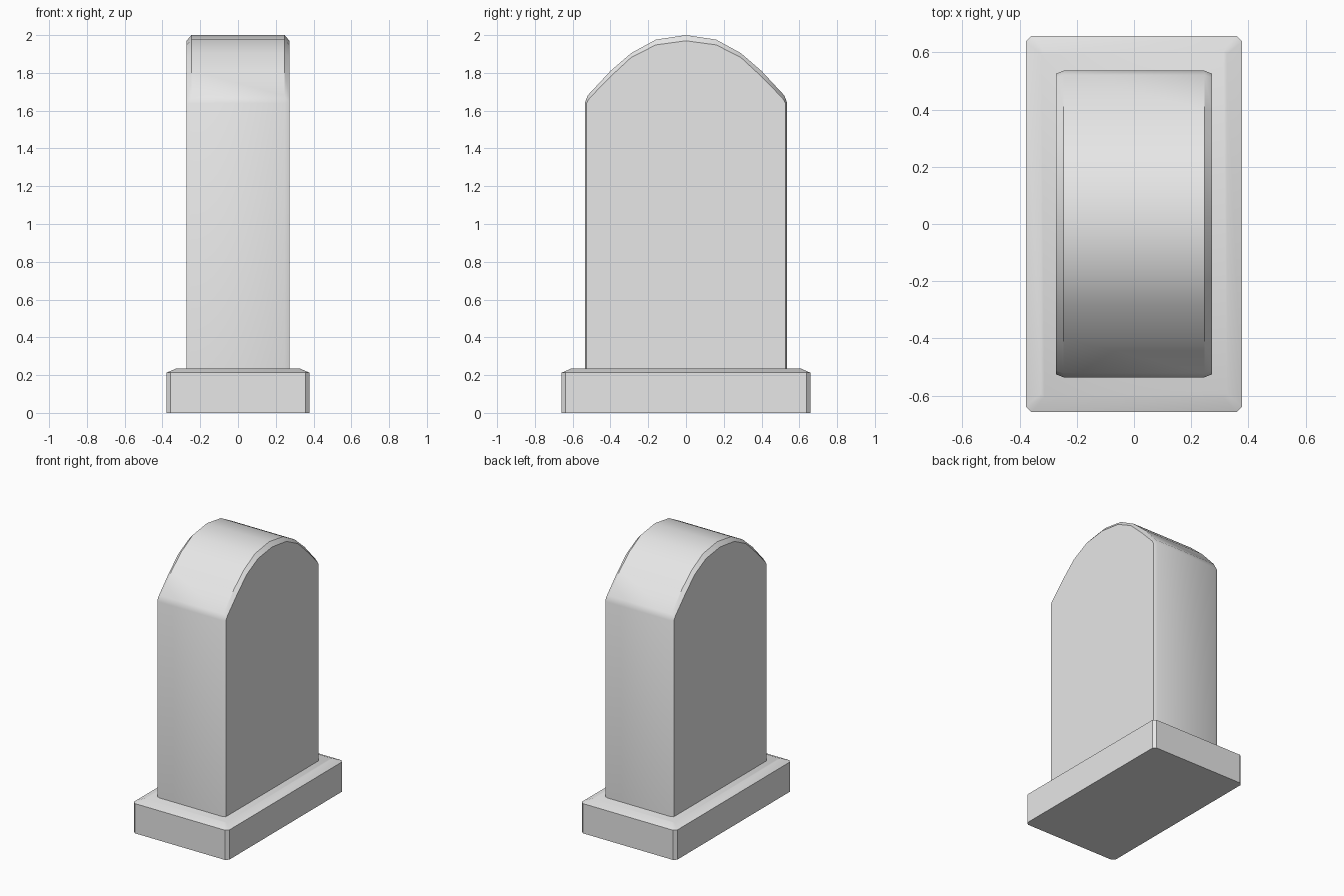
import bpy, bmesh, math

cube = bpy.data.objects.get("Cube")
if cube:
    bpy.data.objects.remove(cube, do_unlink=True)

stone = bpy.data.materials.new("pale_stone")
stone.use_nodes = True
stone.diffuse_color = (0.8, 0.8, 0.8, 1)
stone.node_tree.nodes["Principled BSDF"].inputs["Base Color"].default_value = (0.8, 0.8, 0.8, 1)


def loft(name, loops):
    """Skin matching closed loops and cap both ends."""
    bm = bmesh.new()
    rings = [[bm.verts.new(p) for p in loop] for loop in loops]
    for a, b in zip(rings, rings[1:]):
        for i in range(len(a)):
            j = (i + 1) % len(a)
            bm.faces.new((a[i], a[j], b[j], b[i]))
    bm.faces.new(rings[0])
    bm.faces.new(rings[-1])
    bmesh.ops.recalc_face_normals(bm, faces=bm.faces)
    mesh = bpy.data.meshes.new(name)
    bm.to_mesh(mesh)
    bm.free()
    mesh.materials.append(stone)
    obj = bpy.data.objects.new(name, mesh)
    bpy.context.collection.objects.link(obj)
    bpy.ops.object.select_all(action="DESELECT")
    obj.select_set(True)
    bpy.context.view_layer.objects.active = obj
    bpy.ops.object.shade_smooth_by_angle(angle=math.radians(30))
    return obj


def chamfered_rectangle(hx, hy, cut, z):
    return [(hx - cut, -hy, z), (hx, cut - hy, z), (hx, hy - cut, z), (hx - cut, hy, z),
            (cut - hx, hy, z), (-hx, hy - cut, z), (-hx, cut - hy, z), (cut - hx, -hy, z)]


# Plinth with a shallow sloping top edge
loft("plinth", [chamfered_rectangle(0.378, 0.658, 0.02, 0),
                chamfered_rectangle(0.378, 0.658, 0.02, 0.213),
                chamfered_rectangle(0.325, 0.605, 0.012, 0.236)])


# Upright slab with an arched top and chamfered face edges
def arch(x, half):
    right = half + [(-y, z) for y, z in reversed(half[:-1])]
    return [(x, y, z) for y, z in right]


outer = [(0.536, 0.2), (0.536, 1.64), (0.521, 1.68), (0.40, 1.81), (0.29, 1.905), (0.16, 1.976), (0, 2)]
inner = [(0.526, 0.2), (0.526, 1.64), (0.512, 1.665), (0.40, 1.78), (0.29, 1.882), (0.16, 1.948), (0, 1.97)]
loft("headstone_slab", [arch(-0.272, inner), arch(-0.247, outer),
                        arch(0.247, outer), arch(0.272, inner)])
